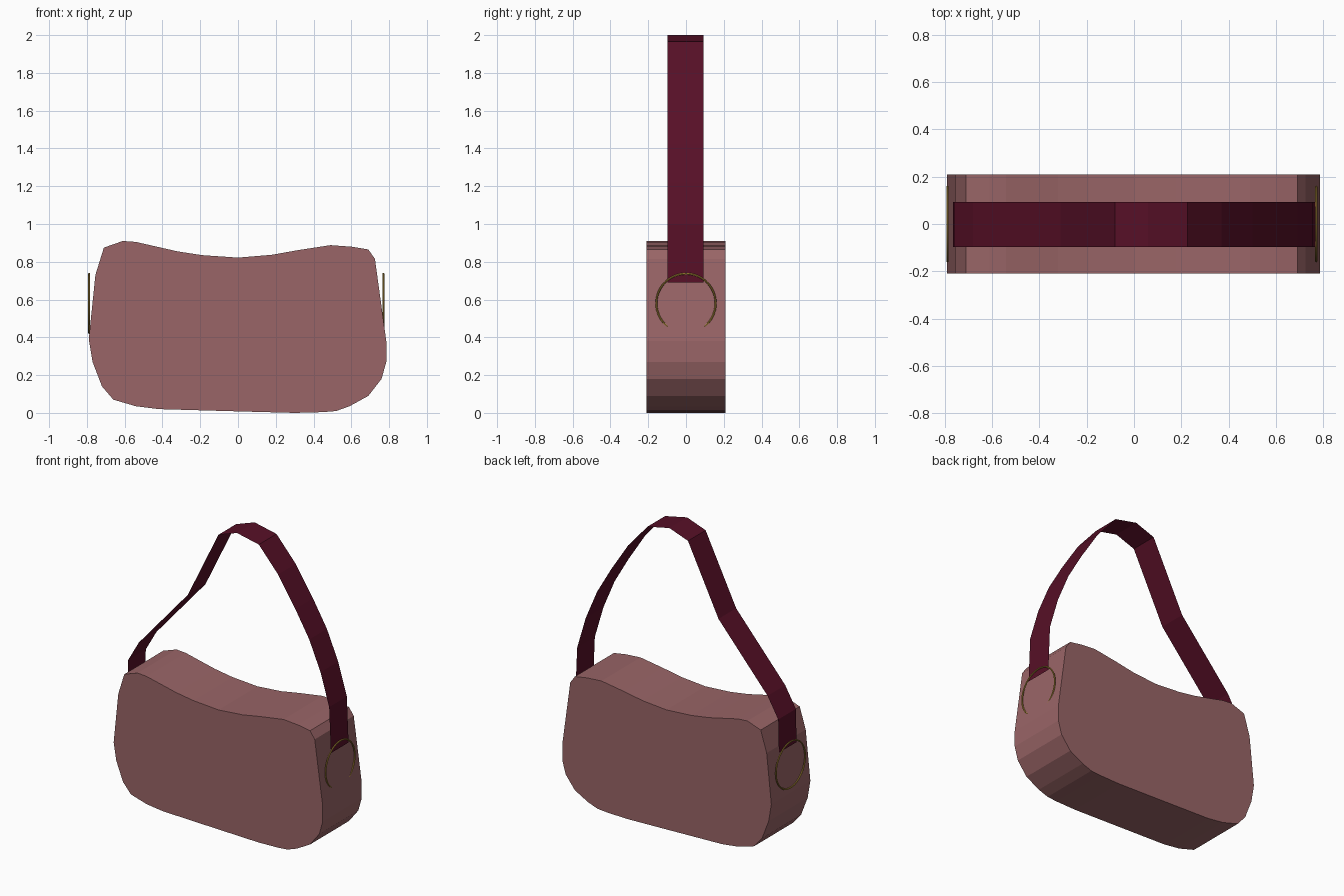
import bpy
import math

default_cube = bpy.data.objects.get("Cube")
if default_cube:
    bpy.data.objects.remove(default_cube, do_unlink=True)


def make_material(name, colour):
    material = bpy.data.materials.new(name)
    material.use_nodes = True
    material.diffuse_color = (*colour, 1)
    for node in material.node_tree.nodes:
        if node.type == "BSDF_PRINCIPLED":
            node.inputs["Base Color"].default_value = (*colour, 1)
    return material


def extrude_profile(name, profile, front, back, material, closed):
    """Sweep an x-z profile along y; a closed profile also gets end caps."""
    count = len(profile)
    verts = [(x, y, z) for y in (front, back) for x, z in profile]
    faces = []
    for i in range(count if closed else count - 1):
        j = (i + 1) % count
        faces.append((i, i + count, j + count, j))
    if closed:
        faces.append(tuple(range(count)))
        faces.append(tuple(reversed(range(count, 2 * count))))
    mesh = bpy.data.meshes.new(name)
    mesh.from_pydata(verts, [], faces)
    mesh.materials.append(material)
    mesh.update()
    part = bpy.data.objects.new(name, mesh)
    bpy.context.collection.objects.link(part)
    return part


dusty_rose = make_material("dusty rose leather", (0.32, 0.13, 0.135))
burgundy = make_material("burgundy leather", (0.095, 0.005, 0.02))
gold = make_material("gold metal", (0.40, 0.25, 0.04))

# Bag body: soft pillow outline with a dipped top, listed counter-clockwise
body_outline = [
    (-.79, .39), (-.77, .27), (-.72, .14), (-.66, .07), (-.54, .035),
    (-.42, .02), (0, .008), (.3, 0), (.45, .004), (.52, .01),
    (.59, .035), (.69, .09), (.76, .18), (.785, .27), (.785, .38),
    (.725, .815), (.69, .865), (.6, .88), (.49, .888), (.32, .862),
    (.18, .837), (0, .822), (-.19, .835), (-.32, .855), (-.43, .88),
    (-.54, .905), (-.61, .91), (-.71, .875), (-.755, .73),
]
extrude_profile("bag_body", body_outline, -.21, .21, dusty_rose, True)

# Shoulder strap: a flat ribbon bent over the bag
strap_path = [
    (.768, .69), (.755, 1), (.69, 1.22), (.605, 1.42), (.5, 1.6),
    (.37, 1.8), (.225, 1.965), (.06, 2), (-.08, 1.95), (-.31, 1.48),
    (-.68, 1.055), (-.76, .915), (-.765, .69),
]
extrude_profile("shoulder_strap", strap_path, -.097, .093, burgundy, False)

# Thin rings at the strap ends
for name, x in (("left_ring", .77), ("right_ring", -.788)):
    bpy.ops.mesh.primitive_torus_add(
        major_segments=48, minor_segments=8, major_radius=.157,
        minor_radius=.005, location=(x, 0, .58),
        rotation=(0, math.pi / 2, 0))
    ring = bpy.context.object
    ring.name = name
    ring.data.materials.append(gold)
    bpy.ops.object.shade_smooth_by_angle()
